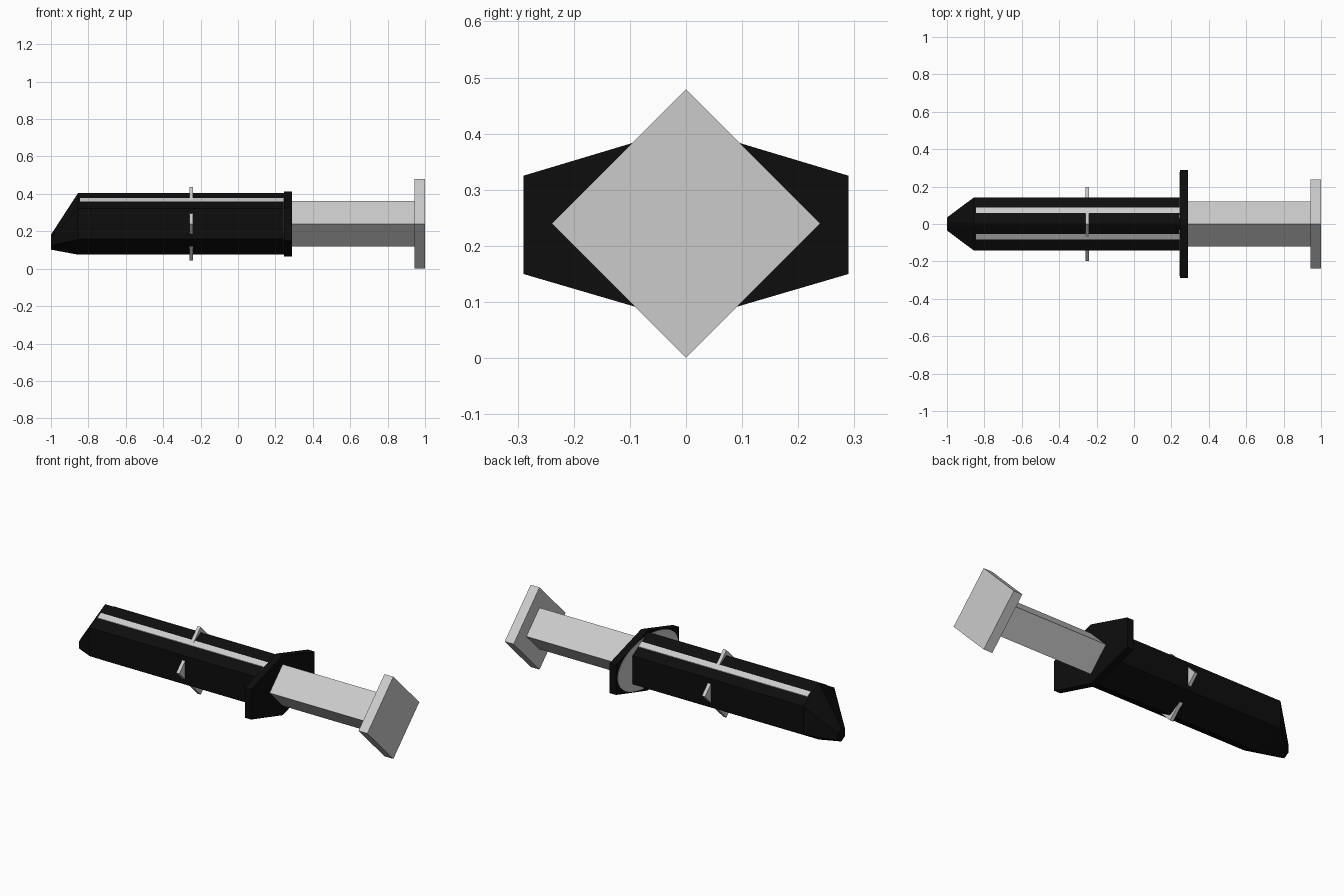
import bpy, bmesh, math

if "Cube" in bpy.data.objects:
    bpy.data.objects.remove(bpy.data.objects["Cube"])

CZ = 0.24  # height of the long axis

black = bpy.data.materials.new("black")
black.diffuse_color = (0.004, 0.004, 0.004, 1)
black.use_nodes = True
black.node_tree.nodes["Principled BSDF"].inputs["Base Color"].default_value = black.diffuse_color


def ring(n, ry, rz, cz=CZ):
    """n-sided outline in the yz plane with a point at the top"""
    return [(ry * math.sin(2 * math.pi * i / n), cz + rz * math.cos(2 * math.pi * i / n))
            for i in range(n)]


def loft(name, sections, mat=None):
    """skin a list of (x, outline) sections and cap both ends"""
    bm = bmesh.new()
    rings = [[bm.verts.new((x, y, z)) for y, z in pts] for x, pts in sections]
    for a, b in zip(rings, rings[1:]):
        for i in range(len(a)):
            j = (i + 1) % len(a)
            bm.faces.new((a[i], a[j], b[j], b[i]))
    bm.faces.new(rings[0])
    bm.faces.new(rings[-1])
    bmesh.ops.recalc_face_normals(bm, faces=bm.faces)
    mesh = bpy.data.meshes.new(name)
    bm.to_mesh(mesh)
    bm.free()
    obj = bpy.data.objects.new(name, mesh)
    bpy.context.collection.objects.link(obj)
    if mat:
        mesh.materials.append(mat)
    return obj


def prism(name, x0, x1, outline, mat=None):
    return loft(name, [(x0, outline), (x1, outline)], mat)


# hexagonal sheath with a slanted, tapering tip
body = ring(6, 0.165, 0.165)
loft("sheath", [(-1, ring(6, 0.04, 0.04, 0.142)), (-0.855, body), (0.25, body)], black)

# wide hexagonal guard
guard = [(0, CZ + 0.172), (0.29, CZ + 0.085), (0.29, CZ - 0.09),
         (0, CZ - 0.175), (-0.29, CZ - 0.09), (-0.29, CZ + 0.085)]
prism("guard", 0.247, 0.288, guard, black)

# oval collar plate on the sheath side of the guard
collar = prism("collar_plate", 0.244, 0.275, ring(48, 0.278, 0.148))
for p in collar.data.polygons:
    p.use_smooth = len(p.vertices) == 4

# diamond-section grip and pommel
prism("grip", 0.28, 0.95, ring(4, 0.121, 0.121))
prism("pommel", 0.943, 1.0, ring(4, 0.239, 0.239))

# diamond plate whose corners poke through the sheath
prism("fin_plate", -0.26, -0.24, ring(4, 0.197, 0.197))

# raised inlay strips on the two upper slopes of the sheath
k = math.tan(math.radians(30))
for side, yc in (("left", 0.0745), ("right", 0.068)):
    s = 1 if side == "left" else -1
    surf = CZ + 0.165
    ya, yb = yc - 0.015, yc + 0.015
    outline = [(s * y, surf - y * k + d)
               for y, d in ((ya, 0.003), (yb, 0.003), (yb, -0.02), (ya, -0.02))]
    prism("inlay_" + side, -0.845, 0.25, outline)
